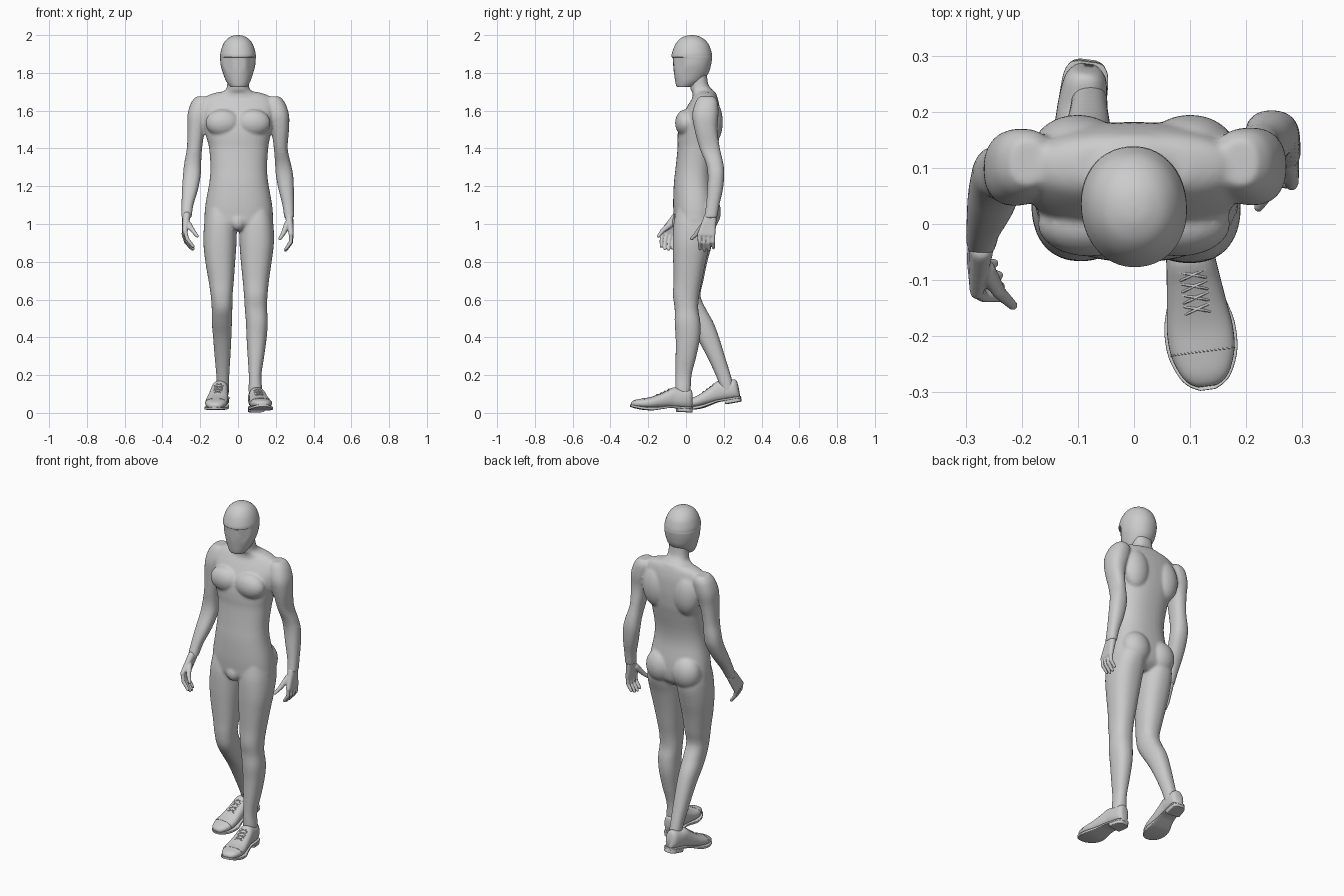
import bpy, bmesh, math
from mathutils import Vector, Matrix


def loft(bm, rings, axis='z', power=2.3, seg=36, sub=4):
    """Closed smooth tube; each ring is (t, a0, a1, b0, b1) extents along the axis."""
    steps = []
    n = len(rings)
    for i in range(n - 1):
        p = [rings[max(0, min(n - 1, i + k))] for k in (-1, 0, 1, 2)]
        for s in range(sub):
            u = s / sub
            steps.append([0.5 * (2 * b + (c - a) * u + (2 * a - 5 * b + 4 * c - d) * u * u
                                 + (3 * b - a - 3 * c + d) * u ** 3) for a, b, c, d in zip(*p)])
    steps.append(rings[-1])
    loops = []
    for t, a0, a1, b0, b1 in steps:
        loop = []
        for k in range(seg):
            w = 2 * math.pi * k / seg
            c, s = math.cos(w), math.sin(w)
            a = (a0 + a1) / 2 + (a1 - a0) / 2 * math.copysign(abs(c) ** (2 / power), c)
            b = (b0 + b1) / 2 + (b1 - b0) / 2 * math.copysign(abs(s) ** (2 / power), s)
            loop.append(bm.verts.new((a, b, t) if axis == 'z' else (a, t, b)))
        loops.append(loop)
    for l0, l1 in zip(loops, loops[1:]):
        for k in range(seg):
            j = (k + 1) % seg
            bm.faces.new((l0[k], l0[j], l1[j], l1[k]))
    bm.faces.new(loops[0])
    bm.faces.new(loops[-1])


def hull(bm, balls, rows=6, cols=10):
    """Convex skin around a set of (point, radius) balls."""
    verts = []
    for p, r in balls:
        for i in range(rows + 1):
            th = math.pi * i / rows
            for k in range(cols if 0 < i < rows else 1):
                ph = 2 * math.pi * k / cols
                verts.append(bm.verts.new(Vector(p) + r * Vector(
                    (math.sin(th) * math.cos(ph), math.sin(th) * math.sin(ph), math.cos(th)))))
    bmesh.ops.convex_hull(bm, input=verts)
    for v in [v for v in verts if v.is_valid and not v.link_faces]:
        bm.verts.remove(v)


def chain(bm, balls, rows=6, cols=10):
    for a, b in zip(balls, balls[1:]):
        hull(bm, [a, b], rows, cols)


def blob(bm, center, radii):
    m = Matrix.Translation(center) @ Matrix.Diagonal((*radii, 1))
    bmesh.ops.create_uvsphere(bm, u_segments=24, v_segments=16, radius=1, matrix=m)


def finish(bm, name, matrix=None, voxel=0, smooth=0, angle=40):
    bmesh.ops.recalc_face_normals(bm, faces=bm.faces)
    me = bpy.data.meshes.new(name)
    bm.to_mesh(me)
    bm.free()
    ob = bpy.data.objects.new(name, me)
    bpy.context.collection.objects.link(ob)
    if matrix:
        ob.matrix_world = matrix
    bpy.ops.object.select_all(action='DESELECT')
    ob.select_set(True)
    bpy.context.view_layer.objects.active = ob
    bpy.ops.object.shade_smooth_by_angle(angle=math.radians(angle))
    if voxel:
        r = ob.modifiers.new("merge", 'REMESH')
        r.mode, r.voxel_size, r.use_smooth_shade = 'VOXEL', voxel, True
        s = ob.modifiers.new("soften", 'SMOOTH')
        s.factor, s.iterations = 0.5, smooth
    return ob


# Body: neck, torso, arms and legs merged into one skin
bm = bmesh.new()
loft(bm, [(1.80, -.055, .055, .015, .11), (1.74, -.057, .057, .02, .118),
          (1.71, -.066, .066, .025, .14), (1.69, -.10, .10, .035, .16), (1.64, -.15, .15, .03, .17)])
loft(bm, [(1.70, -.10, .10, .06, .15), (1.675, -.17, .17, .04, .165), (1.62, -.20, .20, .005, .178),
          (1.55, -.188, .188, -.03, .182), (1.50, -.178, .178, -.042, .18), (1.45, -.165, .168, -.045, .175),
          (1.40, -.153, .16, -.045, .165), (1.30, -.146, .154, -.055, .145), (1.22, -.152, .16, -.064, .142),
          (1.12, -.17, .178, -.068, .158), (1.05, -.177, .185, -.066, .162), (1.0, -.17, .18, -.06, .15),
          (.965, -.11, .11, -.03, .11)])
for s in (-1, 1):
    blob(bm, (s * .08, .0, 1.535), (.092, .058, .072))      # chest
    blob(bm, (s * .10, .135, 1.54), (.08, .06, .12))        # shoulder blade
    blob(bm, (s * .085, .115, 1.065), (.085, .07, .095))    # buttock
blob(bm, (0, -.04, 1.01), (.04, .035, .045))
# arm at +x, swung back
loft(bm, [(1.675, .16, .22, .07, .15), (1.645, .14, .247, .05, .168), (1.58, .15, .27, .033, .172),
          (1.50, .175, .27, .045, .166), (1.40, .19, .263, .072, .18), (1.32, .196, .28, .105, .198),
          (1.26, .2, .292, .115, .203), (1.18, .215, .296, .112, .195), (1.10, .235, .297, .106, .177),
          (1.03, .245, .298, .095, .165)])
# arm at -x, swung forward
loft(bm, [(1.675, -.22, -.16, .07, .15), (1.645, -.247, -.14, .05, .168), (1.58, -.267, -.15, .033, .168),
          (1.50, -.267, -.175, .035, .152), (1.40, -.271, -.19, .04, .142), (1.32, -.285, -.195, .043, .14),
          (1.26, -.291, -.197, .03, .128), (1.18, -.297, -.212, -.005, .088), (1.10, -.299, -.236, -.038, .035),
          (1.03, -.30, -.246, -.065, -.005)])
# leg at +x, straight and forward
loft(bm, [(1.08, .02, .17, -.05, .14), (1.0, .008, .187, -.066, .16), (.9, .008, .19, -.07, .13),
          (.8, .015, .178, -.068, .105), (.7, .025, .164, -.066, .085), (.62, .032, .156, -.069, .07),
          (.55, .036, .154, -.06, .065), (.48, .042, .158, -.06, .076), (.4, .045, .152, -.055, .075),
          (.3, .051, .139, -.055, .055), (.2, .057, .124, -.056, .03), (.12, .056, .128, -.057, .025),
          (.07, .06, .124, -.05, .02)])
# leg at -x, knee bent and trailing
loft(bm, [(1.08, -.165, -.02, -.05, .14), (1.0, -.179, -.008, -.065, .16), (.9, -.183, -.008, -.066, .14),
          (.8, -.173, -.015, -.062, .113), (.7, -.156, -.022, -.057, .092), (.62, -.144, -.029, -.055, .077),
          (.55, -.139, -.03, -.042, .106), (.48, -.139, -.032, .0, .145), (.4, -.132, -.035, .055, .175),
          (.3, -.124, -.04, .11, .206), (.2, -.115, -.046, .157, .237), (.14, -.112, -.047, .18, .252),
          (.10, -.108, -.05, .195, .25)])
finish(bm, "body", voxel=.007, smooth=7)

# Head: egg shape with a flattened mask-like face, turned slightly
bm = bmesh.new()
loft(bm, [(2.0, -.004, .004, .026, .034), (1.996, -.028, .028, .0, .062), (1.98, -.057, .057, -.032, .094),
          (1.95, -.079, .079, -.057, .121), (1.91, -.092, .092, -.073, .135), (1.888, -.094, .094, -.077, .138),
          (1.876, -.094, .094, -.071, .138), (1.84, -.091, .091, -.069, .132), (1.80, -.08, .08, -.064, .12),
          (1.76, -.066, .066, -.058, .09), (1.735, -.051, .051, -.053, .055), (1.725, -.042, .042, -.048, .03)],
     power=2.1, seg=48)
for v in bm.verts:
    if v.co.z < 1.882:
        v.co.y = max(v.co.y, -.069 + .06 * (1.88 - v.co.z) + max(0, abs(v.co.x) - .03))
pivot = Vector((0, .03, 0))
finish(bm, "head", Matrix.Translation(pivot) @ Matrix.Rotation(math.radians(6), 4, 'Z')
       @ Matrix.Translation(-pivot), angle=30)


# Hands: palm, four curled fingers and a thumb
def hand(name, wrist, k0, k1, mid, tip, thumb):
    bm = bmesh.new()
    wrist, k0, k1 = Vector(wrist), Vector(k0), Vector(k1)
    knuckles = [k0.lerp(k1, i / 3) for i in range(4)]
    side = (k1 - k0).normalized() * .014
    hull(bm, [(wrist + side, .021), (wrist - side, .021)] + [(k, .0125) for k in knuckles])
    for k, l in zip(knuckles, (.93, 1.0, .96, .82)):
        chain(bm, [(k, .0115), (k + Vector(mid) * l, .0105), (k + Vector(tip) * l, .0085)])
    chain(bm, list(zip(thumb, (.018, .0125, .009))))
    finish(bm, name, voxel=.0038, smooth=2)


hand("hand_back", (.271, .128, 1.035), (.281, .072, .945), (.283, .143, .942),
     (-.002, 0, -.044), (-.03, .002, -.083),
     [(.262, .098, 1.0), (.24, .058, .95), (.222, .03, .922)])
hand("hand_front", (-.273, -.037, 1.04), (-.28, -.122, .962), (-.286, -.062, .942),
     (.012, -.008, -.044), (.045, -.01, -.086),
     [(-.265, -.08, 1.0), (-.24, -.122, .966), (-.216, -.145, .936)])


# Shoes: lofted upper, welted sole, heel block, laces and toe-cap seam
def shoe(name, loc, pitch, yaw):
    m = (Matrix.Translation(loc) @ Matrix.Rotation(yaw, 4, 'Z') @ Matrix.Rotation(pitch, 4, 'X'))
    bm = bmesh.new()
    tops = [(.162, .014, .02, .085), (.157, .027, .02, .115), (.14, .038, .02, .124), (.10, .043, .02, .122),
            (.065, .044, .02, .128), (.045, .046, .02, .122), (.02, .049, .018, .107), (-.02, .054, .014, .087),
            (-.06, .059, .01, .071), (-.10, .057, .01, .062), (-.135, .045, .013, .054), (-.153, .031, .016, .046),
            (-.161, .016, .02, .038)]
    loft(bm, [(y, -w, w, a, b) for y, w, a, b in tops], 'y', 2.4)
    finish(bm, name + "_upper", m, angle=60)
    bm = bmesh.new()
    sole = [(.166, .016, .018, .03), (.16, .03, .018, .03), (.14, .04, .018, .03), (.09, .043, .018, .03),
            (.04, .045, .018, .03), (.0, .05, .01, .024), (-.05, .063, .001, .018), (-.10, .062, .002, .018),
            (-.14, .047, .008, .022), (-.158, .031, .012, .025), (-.167, .014, .015, .027)]
    loft(bm, [(y, -w, w, a, b) for y, w, a, b in sole], 'y', 7)
    loft(bm, [(.165, -.016, .016, 0, .022), (.159, -.029, .029, 0, .022), (.14, -.039, .039, 0, .022),
              (.10, -.042, .042, 0, .022), (.083, -.042, .042, 0, .022)], 'y', 7)
    finish(bm, name + "_sole", m, angle=35)
    bm = bmesh.new()
    for y, z in ((.035, .117), (.015, .106), (-.005, .096), (-.025, .087)):
        for s in (-1, 1):
            chain(bm, [((-.022 * s, y + .007, z - .003), .0025), ((0, y, z + .001), .0025),
                       ((.022 * s, y - .007, z - .009), .0025)], 4, 6)
    arc = [math.pi * i / 14 for i in range(15)]
    chain(bm, [((.057 * math.copysign(abs(math.cos(w)) ** (2 / 2.4), math.cos(w)), -.10,
                 .036 + .026 * math.sin(w) ** (2 / 2.4)), .0014) for w in arc], 4, 6)
    finish(bm, name + "_laces", m)


shoe("front_shoe", (.110, -.131, .010), -.05, .13)
shoe("back_shoe", (-.103, .132, .032), .17, -.13)
